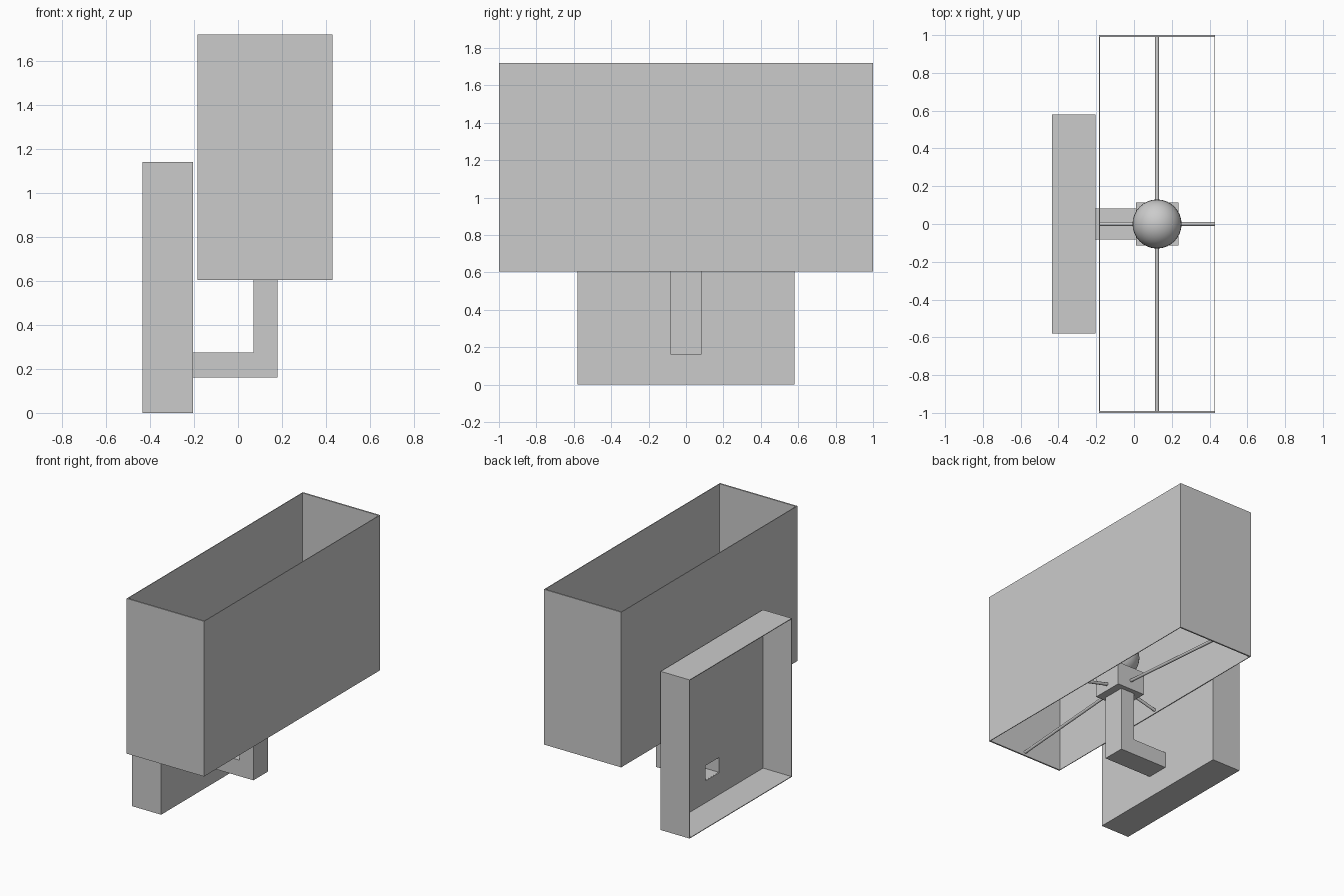
import bpy
import bmesh
from mathutils import Vector

cube = bpy.data.objects.get("Cube")
if cube:
    bpy.data.objects.remove(cube)

grey = bpy.data.materials.new("plain_grey")
grey.use_nodes = True
colour = (0.6, 0.6, 0.6, 1)
grey.diffuse_color = colour
grey.node_tree.nodes["Principled BSDF"].inputs["Base Color"].default_value = colour


def add_object(name, bm, smooth=False):
    bmesh.ops.recalc_face_normals(bm, faces=bm.faces)
    mesh = bpy.data.meshes.new(name)
    for face in bm.faces:
        face.smooth = smooth
    bm.to_mesh(mesh)
    bm.free()
    mesh.materials.append(grey)
    obj = bpy.data.objects.new(name, mesh)
    bpy.context.collection.objects.link(obj)
    return obj


def box(name, low, high):
    low, high = Vector(low), Vector(high)
    bm = bmesh.new()
    bmesh.ops.create_cube(bm, size=1)
    for v in bm.verts:
        v.co = (low + high) / 2 + v.co * (high - low)
    return add_object(name, bm)


def cut(target, name, low, high):
    cutter = box(name, low, high)
    cutter.hide_render = True
    cutter.hide_viewport = True
    cutter.display_type = 'WIRE'
    mod = target.modifiers.new(name, 'BOOLEAN')
    mod.operation = 'DIFFERENCE'
    mod.solver = 'EXACT'
    mod.object = cutter


# Rectangular shade, open above and below
shade = box("lamp_shade", (-0.185, -1, 0.605), (0.43, 1, 1.72))
cut(shade, "shade_cutter", (-0.18, -0.989, 0.5), (0.425, 0.989, 1.9))

# Wall box, open at the wall side, with a cable hole into the arm
base = box("wall_box", (-0.435, -0.58, 0), (-0.205, 0.58, 1.14))
cut(base, "wall_box_cutter", (-0.6, -0.575, 0.005), (-0.21, 0.575, 1.135))
cut(base, "cable_hole_cutter", (-0.3, -0.077, 0.163), (-0.1, 0.077, 0.272))

# Hollow L-shaped arm
bm = bmesh.new()
outline = [(-0.205, 0.16), (0.18, 0.16), (0.18, 0.63),
           (0.07, 0.63), (0.07, 0.275), (-0.205, 0.275)]
profile = bm.faces.new([bm.verts.new((x, -0.082, z)) for x, z in outline])
extruded = bmesh.ops.extrude_face_region(bm, geom=[profile])
bmesh.ops.translate(bm, vec=(0, 0.164, 0),
                    verts=[g for g in extruded["geom"] if isinstance(g, bmesh.types.BMVert)])
bmesh.ops.recalc_face_normals(bm, faces=bm.faces)
ends = [f for f in bm.faces
        if f.calc_center_median().x < -0.2 or f.calc_center_median().z > 0.62]
bmesh.ops.delete(bm, geom=ends, context='FACES_ONLY')
arm = add_object("arm", bm)
wall = arm.modifiers.new("wall", 'SOLIDIFY')
wall.thickness = 0.004
wall.offset = -1
wall.use_even_offset = True

# Socket and round bulb
box("bulb_socket", (0.01, -0.115, 0.63), (0.235, 0.115, 0.8))
bm = bmesh.new()
bmesh.ops.create_uvsphere(bm, u_segments=32, v_segments=16, radius=0.13)
bmesh.ops.translate(bm, verts=bm.verts, vec=(0.122, 0, 0.92))
add_object("bulb", bm, smooth=True)


# Sloping rods from the socket to the shade
def rod(name, start, end):
    start, end = Vector(start), Vector(end)
    axis = end - start
    bm = bmesh.new()
    bmesh.ops.create_cone(bm, cap_ends=True, segments=12,
                          radius1=0.011, radius2=0.011, depth=axis.length)
    bmesh.ops.rotate(bm, verts=bm.verts, cent=(0, 0, 0),
                     matrix=Vector((0, 0, 1)).rotation_difference(axis).to_matrix())
    bmesh.ops.translate(bm, verts=bm.verts, vec=(start + end) / 2)
    obj = add_object(name, bm, smooth=True)
    for edge in obj.data.edges:
        a, b = (obj.data.vertices[i].co for i in edge.vertices)
        edge.use_edge_sharp = (a - b).length < 0.02


centre = (0.122, 0, 0.705)
for name, x, y in (("back_rod", 0.122, 0.99), ("front_rod", 0.122, -0.99),
                   ("left_rod", 0.426, 0), ("right_rod", -0.182, 0)):
    rod(name, centre, (x, y, 0.63))
